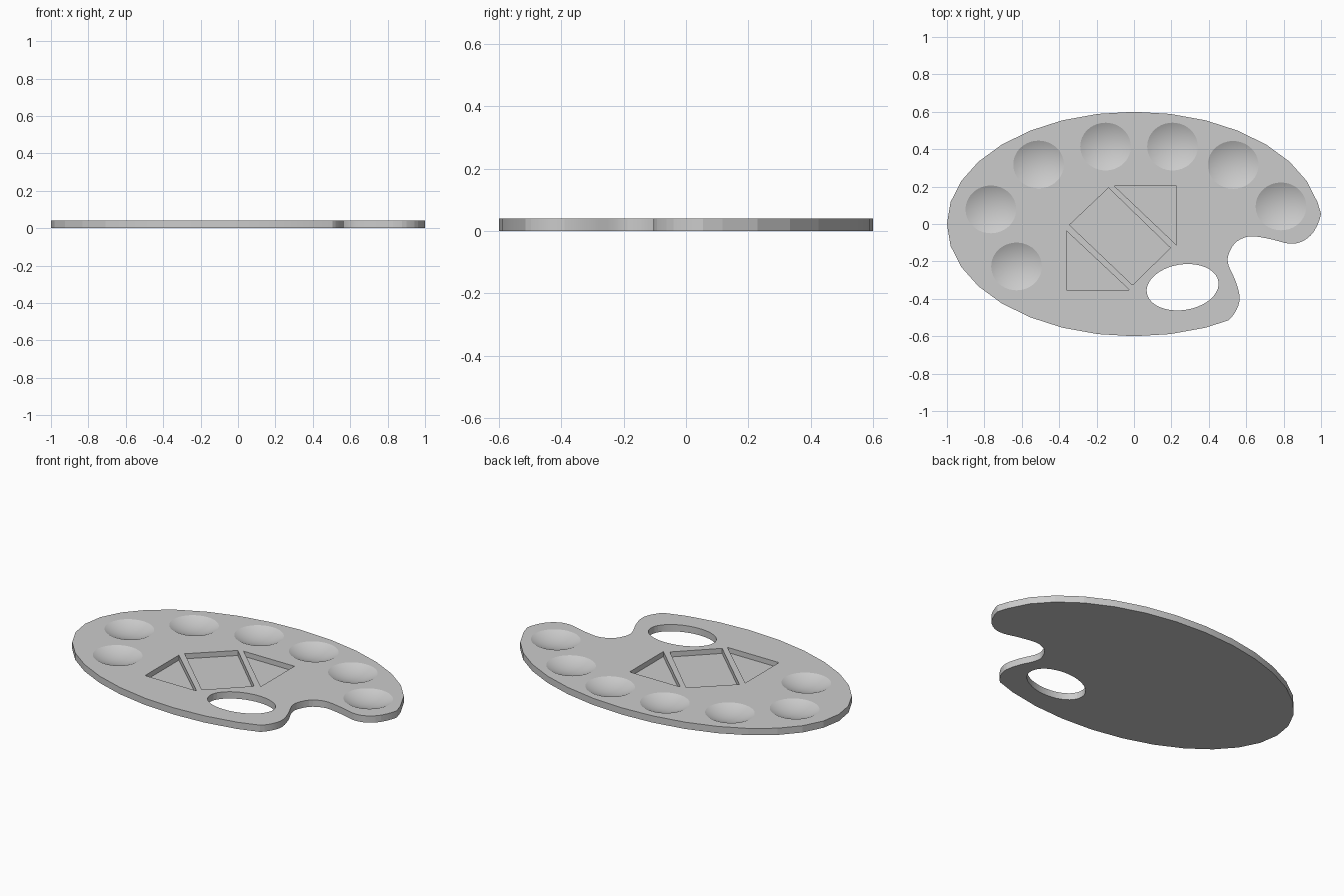
import bpy, bmesh
from math import sin, cos, asin, pi, radians
from mathutils import Vector

THICK = 0.04
FLOOR = 0.01

if "Cube" in bpy.data.objects:
    bpy.data.objects.remove(bpy.data.objects["Cube"], do_unlink=True)

grey = bpy.data.materials.new("plain grey")
grey.use_nodes = True
grey.diffuse_color = (0.6, 0.6, 0.6, 1)
grey.node_tree.nodes["Principled BSDF"].inputs["Base Color"].default_value = (0.6, 0.6, 0.6, 1)


def smooth_path(points, steps):
    """Catmull-Rom curve from the second point to the second last."""
    pts = [Vector(p) for p in points]
    path = []
    for a, b, c, d in zip(pts, pts[1:], pts[2:], pts[3:]):
        for k in range(steps):
            t = k / steps
            path.append(0.5 * (2 * b + (c - a) * t + (2 * a - 5 * b + 4 * c - d) * t * t
                               + (3 * b - a - 3 * c + d) * t ** 3))
    return path


def add_prism(bm, outline, z0, z1):
    """Closed prism over an anticlockwise outline."""
    low = [bm.verts.new((p[0], p[1], z0)) for p in outline]
    high = [bm.verts.new((p[0], p[1], z1)) for p in outline]
    bm.faces.new(low[::-1])
    bm.faces.new(high)
    n = len(low)
    for i in range(n):
        j = (i + 1) % n
        bm.faces.new((low[i], low[j], high[j], high[i]))


def add_bowl(bm, x, y, rx, ry, depth, segs=48, rings=7):
    """Closed spherical cap that reaches slightly above the top face."""
    ball = (rx * rx + depth * depth) / (2 * depth)
    rim = asin(rx / ball)
    bottom = bm.verts.new((x, y, THICK - depth))
    loops = []
    for r in range(1, rings + 1):
        a = rim * r / (rings - 0.5)
        loops.append([bm.verts.new((x + ball * sin(a) * cos(2 * pi * s / segs),
                                    y + ball * sin(a) * sin(2 * pi * s / segs) * ry / rx,
                                    THICK - depth + ball * (1 - cos(a))))
                      for s in range(segs)])
    for s in range(segs):
        t = (s + 1) % segs
        bm.faces.new((bottom, loops[0][t], loops[0][s]))
        for lo, hi in zip(loops, loops[1:]):
            bm.faces.new((lo[s], lo[t], hi[t], hi[s]))
    bm.faces.new(loops[-1])


def make_object(name, bm):
    bmesh.ops.recalc_face_normals(bm, faces=bm.faces)
    mesh = bpy.data.meshes.new(name)
    bm.to_mesh(mesh)
    bm.free()
    mesh.materials.append(grey)
    obj = bpy.data.objects.new(name, mesh)
    bpy.context.collection.objects.link(obj)
    return obj


# Board outline: faceted oval, then the curved finger notch
oval = [(cos(i * pi / 16), 0.6 * sin(i * pi / 16)) for i in range(1, 27)]
notch = [(0.44, -0.54), (0.505, -0.515), (0.55, -0.455), (0.565, -0.39), (0.543, -0.305),
         (0.507, -0.225), (0.503, -0.17), (0.537, -0.105), (0.59, -0.073), (0.644, -0.066),
         (0.74, -0.083), (0.83, -0.105), (0.90, -0.093), (0.962, -0.04), (1.0, 0.055),
         (0.98, 0.117)]
bm = bmesh.new()
add_prism(bm, oval + [tuple(p) for p in smooth_path(notch, 3)] + [notch[-2]], 0, THICK)
board = make_object("palette_board", bm)

# Cutters: paint wells, mixing trays and thumb hole
bm = bmesh.new()
for x, y in [(0.786, 0.094), (0.53, 0.316), (0.206, 0.414), (-0.152, 0.414),
             (-0.51, 0.318), (-0.765, 0.078), (-0.628, -0.227)]:
    add_bowl(bm, x, y, 0.136, 0.128, 0.03)

trays = [
    [(-0.105, 0.203), (0.227, -0.112), (0.227, 0.203)],
    [(-0.361, -0.037), (-0.361, -0.353), (-0.024, -0.353)],
    [(-0.136, 0.193), (-0.345, -0.005), (-0.008, -0.326), (0.195, -0.128)],
]
for tray in trays:
    add_prism(bm, tray, FLOOR, THICK + 0.02)

tilt = radians(9)
hole = []
for i in range(40):
    a = 2 * pi * i / 40
    u, v = 0.194 * cos(a), 0.122 * sin(a)
    hole.append((0.26 + u * cos(tilt) - v * sin(tilt), -0.338 + u * sin(tilt) + v * cos(tilt)))
add_prism(bm, hole, -0.02, THICK + 0.02)
cutter = make_object("recess_cutter", bm)
cutter.hide_render = True

# Carve the board, then discard the cutter
cut = board.modifiers.new("recesses", "BOOLEAN")
cut.operation = "DIFFERENCE"
cut.solver = "EXACT"
cut.object = cutter
bpy.ops.object.select_all(action="DESELECT")
board.select_set(True)
bpy.context.view_layer.objects.active = board
bpy.ops.object.modifier_apply(modifier=cut.name)
bpy.data.objects.remove(cutter, do_unlink=True)
bpy.ops.object.shade_smooth_by_angle(angle=radians(9.5))
